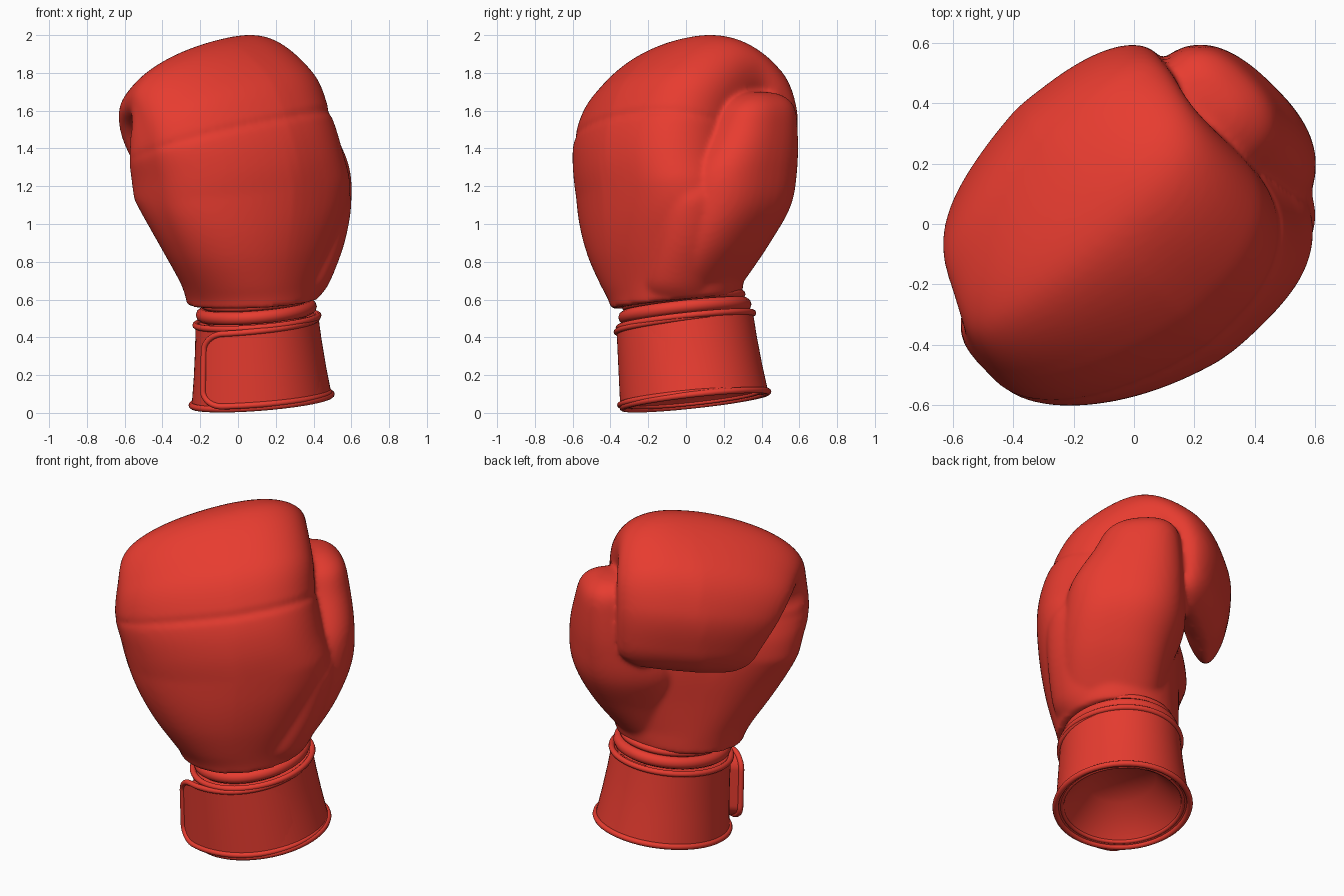
import bpy, bmesh, math
from mathutils import Vector

cube = bpy.data.objects.get("Cube")
if cube:
    bpy.data.objects.remove(cube, do_unlink=True)

red = bpy.data.materials.new("glove_red")
red.use_nodes = True
red.diffuse_color = (0.82, 0.046, 0.03, 1)
red.node_tree.nodes["Principled BSDF"].inputs["Base Color"].default_value = red.diffuse_color

TAU = math.tau


def lerp(a, b, t):
    return a + (b - a) * t


def clamp(x):
    return max(0.0, min(1.0, x))


def spow(x, p):
    return math.copysign(abs(x) ** p, x)


def spline(rows, steps):
    """Smooth interpolation through rows of values."""
    out = []
    for i in range(len(rows) - 1):
        p0, p1, p2 = rows[max(i - 1, 0)], rows[i], rows[i + 1]
        p3 = rows[min(i + 2, len(rows) - 1)]
        for k in range(steps):
            t = k / steps
            out.append([b + 0.5 * t * (c - a + t * (2 * a - 5 * b + 4 * c - d
                        + t * (3 * (b - c) + d - a)))
                        for a, b, c, d in zip(p0, p1, p2, p3)])
    return out + [list(rows[-1])]


def loft(bm, rings, cap_start=True, cap_end=True, cyclic=False):
    """Skin a list of closed point rings."""
    vs = [[bm.verts.new(p) for p in ring] for ring in rings]
    n = len(vs[0])
    pairs = list(zip(vs, vs[1:])) + ([(vs[-1], vs[0])] if cyclic else [])
    for a, b in pairs:
        for i in range(n):
            j = (i + 1) % n
            bm.faces.new((a[i], a[j], b[j], b[i]))
    if cap_start and not cyclic:
        bm.faces.new(vs[0])
    if cap_end and not cyclic:
        bm.faces.new(vs[-1])


def finish(bm, name):
    bmesh.ops.recalc_face_normals(bm, faces=bm.faces)
    mesh = bpy.data.meshes.new(name)
    bm.to_mesh(mesh)
    bm.free()
    mesh.materials.append(red)
    obj = bpy.data.objects.new(name, mesh)
    bpy.context.collection.objects.link(obj)
    bpy.ops.object.select_all(action='DESELECT')
    obj.select_set(True)
    bpy.context.view_layer.objects.active = obj
    bpy.ops.object.shade_smooth_by_angle(angle=math.radians(50))
    return obj


def world(u, v, z):
    """Hand frame (u toward thumb, v toward palm) to model frame."""
    s = math.sqrt(0.5)
    return Vector(((u - v) * s, (u + v) * s, z))


# Hand: sections fan from the wrist over the knuckles to the fingertips.
# Columns: inner v, inner z, outer v, outer z, little-finger edge, thumb edge
HAND = [
    (.25, .60, -.43, .57, -.34, .37),
    (.25, .66, -.44, .63, -.36, .39),
    (.25, .90, -.50, .87, -.51, .46),
    (.25, 1.12, -.53, 1.1, -.61, .50),
    (.23, 1.29, -.53, 1.36, -.66, .44),
    (.20, 1.39, -.47, 1.58, -.69, .41),
    (.18, 1.46, -.32, 1.81, -.68, .41),
    (.20, 1.5, .03, 1.99, -.64, .41),
    (.25, 1.5, .40, 1.84, -.55, .44),
    (.27, 1.46, .54, 1.6, -.46, .45),
    (.27, 1.34, .53, 1.36, -.36, .45),
    (.28, 1.24, .48, 1.24, -.30, .43),
    (.36, 1.18, .41, 1.18, -.20, .33),
]
STEPS, SEAM = 8, 5


def hand_ring(row, n=72):
    vi, zi, vo, zo, ul, ur = row
    zm = (zi + zo) / 2
    ramp = clamp((zm - 0.7) / 0.5)
    body = ramp * clamp((0.3 - vo) / 0.6)
    curl = clamp((vo - 0.1) / 0.3)
    uc = lerp(ul, ur, 0.5 + 0.14 * ramp)
    thumb_side = 1 - 0.25 * ramp + 0.14 * clamp((zm - 1.2) / 0.3)
    ring = []
    for i in range(n):
        c, s = math.cos(TAU * i / n), math.sin(TAU * i / n)
        if c > 0:
            power = thumb_side
        else:
            power = 1 - 0.5 * body if s < 0 else 1
        u = uc + ((ur - uc) if c > 0 else (uc - ul)) * spow(c, power)
        q = spow(s, power)
        v = (vi + vo) / 2 + q * (vo - vi) / 2
        z = zm + q * (zo - zi) / 2
        v += 0.13 * body * max(0, -u - 0.1) - 0.15 * curl * max(0, u)
        z += u * (0.1 + 0.03 * clamp((z - 0.9) / 0.6))
        ring.append(world(u, v, z))
    return ring


rows = spline(HAND, STEPS)
seam = rows[SEAM * STEPS]
for k, d in enumerate((0, 0, .012, -.007, .007, -.007)):
    seam[k] += d

bm = bmesh.new()
loft(bm, [hand_ring(r) for r in rows])

# Thumb and the mound at its base, blended into the hand.
# Columns: z, u, v, half width, half depth
THUMB = [
    (.62, .12, -.11, .20, .25),
    (.72, .19, -.11, .22, .28),
    (.90, .28, -.08, .26, .31),
    (1.1, .335, -.03, .30, .34),
    (1.3, .41, 0, .24, .32),
    (1.5, .44, .06, .195, .25),
    (1.62, .45, .085, .16, .205),
    (1.68, .45, .10, .10, .13),
    (1.70, .45, .10, .03, .04),
]
MOUND = [
    (.62, .14, -.18, .20, .22),
    (.70, .18, -.20, .20, .24),
    (.90, .27, -.20, .20, .26),
    (1.1, .32, -.20, .20, .26),
    (1.2, .33, -.18, .185, .24),
    (1.29, .32, -.16, .14, .19),
    (1.35, .30, -.15, .05, .08),
]
for table, power in ((THUMB, 0.82), (MOUND, 1)):
    loft(bm, [[world(u + ru * spow(math.cos(TAU * i / 48), power),
                     v + rv * spow(math.sin(TAU * i / 48), power), z)
               for i in range(48)] for z, u, v, ru, rv in spline(table, STEPS)])
hand = finish(bm, "padded_hand_and_thumb")
remesh = hand.modifiers.new("blend", 'REMESH')
remesh.mode = 'VOXEL'
remesh.voxel_size = 0.013
remesh.use_smooth_shade = True
soften = hand.modifiers.new("soften", 'SMOOTH')
soften.factor = 0.5
soften.iterations = 12


# Cuff surface: angle, height fraction, offset outward
def cuff(a, h, off=0.0):
    x = (lerp(.37, .325, h) + off) * math.cos(a)
    y = (lerp(.385, .355, h) + off) * math.sin(a)
    z = 0.07 + 0.42 * h + 0.08 * x + 0.11 * y
    return Vector((lerp(.125, .10, h) + x, lerp(.05, 0, h) + y, z))


def cuff_ring(h, off, n=72):
    return [cuff(TAU * i / n, h, off) for i in range(n)]


def tube(name, path, radius, cyclic=True, sides=10):
    """Round cord along a path lying on the cuff."""
    bm, rings, n = bmesh.new(), [], len(path)
    for i, p in enumerate(path):
        if cyclic:
            t = path[(i + 1) % n] - path[i - 1]
        else:
            t = path[min(i + 1, n - 1)] - path[max(i - 1, 0)]
        out = Vector((p.x - .11, p.y - .02, 0))
        side = t.cross(out).normalized()
        out = side.cross(t).normalized()
        rings.append([p + radius * (out * math.cos(TAU * k / sides)
                      + side * math.sin(TAU * k / sides)) for k in range(sides)])
    loft(bm, rings, cyclic=cyclic)
    return finish(bm, name)


# Wrist neck, cuff wall and hollow lining
bm = bmesh.new()
profile = [(1.3, -.05), (1.02, -.05), (1, 0), (.7, -.004), (.35, -.004),
           (0, 0), (0, -.03), (.03, -.045), (.4, -.17)]
loft(bm, [cuff_ring(h, off) for h, off in profile], cap_start=False)
finish(bm, "cuff")

for name, h, off, radius in (
        ("cuff_top_piping", 1, 0, .017), ("cuff_bottom_piping", 0, 0, .017),
        ("lining_piping", .02, -.035, .012),
        ("wrist_roll", 1.12, -.035, .036), ("upper_wrist_roll", 1.25, -.042, .022)):
    tube(name, cuff_ring(h, off), radius)

# Closing strap: thick rounded end in front, tucking under the cuff behind
START, SWEEP, CORNER = math.radians(-136), math.radians(235), 0.28


def strap_edge(t, top):
    a = START + SWEEP * t
    curve = 1 - math.sqrt(max(0, 1 - (1 - min(1, SWEEP * t / CORNER)) ** 2))
    half = 0.45 - 0.2 * curve + 0.04 * t
    off = 0.018 + 0.045 * max(0, 1 - 4 * t) ** 2 - 0.045 * t
    return a, 0.5 + (half if top else -half), off


COUNT = 90
ts = [(i / COUNT) ** 2 for i in range(COUNT + 1)]
bm = bmesh.new()
columns = []
for t in ts:
    a, low, off = strap_edge(t, False)
    high = strap_edge(t, True)[1]
    heights = [lerp(low, high, k / 8) for k in range(9)]
    columns.append([cuff(a, h, off) for h in heights]
                   + [cuff(a, h, -.035) for h in reversed(heights)])
loft(bm, columns)
finish(bm, "strap")
border = [cuff(*strap_edge(t, True)) for t in reversed(ts)]
border += [cuff(*strap_edge(0, True)).lerp(cuff(*strap_edge(0, False)), k / 8)
           for k in range(1, 8)]
border += [cuff(*strap_edge(t, False)) for t in ts]
tube("strap_piping", border, .016, cyclic=False)
